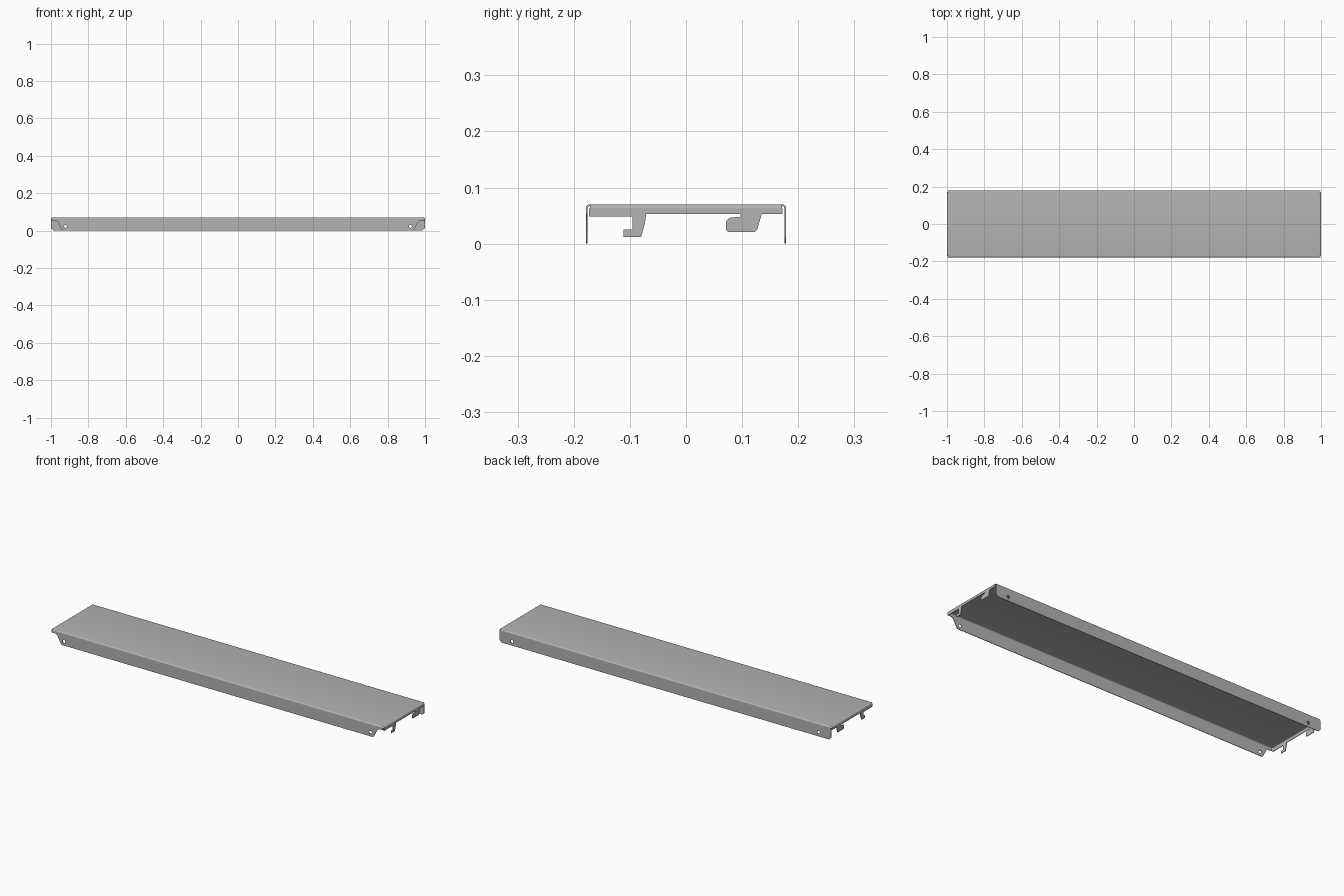
import bpy, bmesh
from math import sin, cos, pi, radians
from mathutils import Matrix, Vector

if "Cube" in bpy.data.objects:
    bpy.data.objects.remove(bpy.data.objects["Cube"])

L, W, H = 1.0, 0.1785, 0.07     # half length, half width, height
T, R = 0.003, 0.007             # sheet thickness, bend radius
ZB = H - R                      # height where the bends begin

steel = bpy.data.materials.new("steel_grey")
steel.use_nodes = True
grey = (0.45, 0.45, 0.45, 1)
steel.diffuse_color = grey
bsdf = steel.node_tree.nodes["Principled BSDF"]
bsdf.inputs["Base Color"].default_value = grey

X, Y, Z = Vector((1, 0, 0)), Vector((0, 1, 0)), Vector((0, 0, 1))


def arc(cx, cy, r, a, b, n=6):
    steps = [radians(a + (b - a) * i / n) for i in range(n + 1)]
    return [(cx + r * cos(t), cy + r * sin(t)) for t in steps]


def sheet(name, loops, u, v, centre, depth):
    """Fill 2D loops (later ones are holes) in the u-v plane and give them depth."""
    curve = bpy.data.curves.new(name, 'CURVE')
    curve.dimensions, curve.fill_mode = '2D', 'BOTH'
    curve.extrude = depth / 2
    for pts in loops:
        s = curve.splines.new('POLY')
        s.points.add(len(pts) - 1)
        for p, (a, b) in zip(s.points, pts):
            p.co = (a, b, 0, 1)
        s.use_cyclic_u = True
    tmp = bpy.data.objects.new(name + "_outline", curve)
    bpy.context.collection.objects.link(tmp)
    bpy.context.view_layer.update()
    dg = bpy.context.evaluated_depsgraph_get()
    mesh = bpy.data.meshes.new_from_object(tmp.evaluated_get(dg))
    bpy.data.objects.remove(tmp)
    mesh.transform(Matrix.Translation(centre) @ Matrix((u, v, u.cross(v))).transposed().to_4x4())
    bm = bmesh.new()
    bm.from_mesh(mesh)
    bmesh.ops.remove_doubles(bm, verts=bm.verts, dist=1e-5)
    bmesh.ops.recalc_face_normals(bm, faces=bm.faces)
    bm.to_mesh(mesh)
    bm.free()
    mesh.name = name
    mesh.materials.clear()
    mesh.materials.append(steel)
    ob = bpy.data.objects.new(name, mesh)
    bpy.context.collection.objects.link(ob)
    bpy.ops.object.select_all(action='DESELECT')
    ob.select_set(True)
    bpy.context.view_layer.objects.active = ob
    bpy.ops.object.shade_smooth_by_angle(angle=radians(30))
    return ob


def mirrored(half):
    return half + [(-a, b) for a, b in reversed(half)]


# Deck with rounded long edges
cy = W - R
deck = mirrored(arc(cy, ZB, R, 0, 90))
inner = mirrored(arc(cy, ZB, R - T, 0, 90))
sheet("deck", [deck + inner[::-1]], Y, Z, Vector((0, 0, 0)), 2 * (L - R))

# Long side flanges with a bolt hole near each end
holes = [arc(s * 0.922, 0.022, 0.008, 0, 345, 23) for s in (-1, 1)]
E = L - 0.003
front = mirrored([(E, ZB), (E, 0.053), (0.972, 0.052), (0.963, 0.046), (0.94, 0.003), (0.934, 0)])
back = mirrored([(E, ZB), (E, 0.012), (0.985, 0)])
sheet("front_flange", [front] + holes, X, Z, Vector((0, -W + T / 2, 0)), T)
sheet("back_flange", [back] + holes, X, Z, Vector((0, W - T / 2, 0)), T)

# End flanges with locking hooks, and the bends that join them to the deck
hooks = [(-0.173, ZB), (-0.173, 0.048), (-0.095, 0.048), (-0.095, 0.025),
         (-0.111, 0.025), (-0.111, 0.012), (-0.08, 0.012), (-0.073, 0.037),
         (-0.071, 0.053), (0.097, 0.053), (0.097, 0.048), (0.077, 0.046),
         (0.071, 0.04), (0.071, 0.025), (0.075, 0.021), (0.123, 0.021),
         (0.127, 0.025), (0.135, 0.053), (0.172, 0.053), (0.172, ZB)]
bend = arc(L - R, ZB, R, 0, 90) + arc(L - R, ZB, R - T, 90, 0)
for side, s in (("left", 1), ("right", -1)):
    sheet(side + "_end_flange", [hooks], Y, Z, Vector((s * (L - T / 2), 0, 0)), T)
    sheet(side + "_end_bend", [bend], X * s, Z, Vector((0, 0, 0)), 2 * cy)
